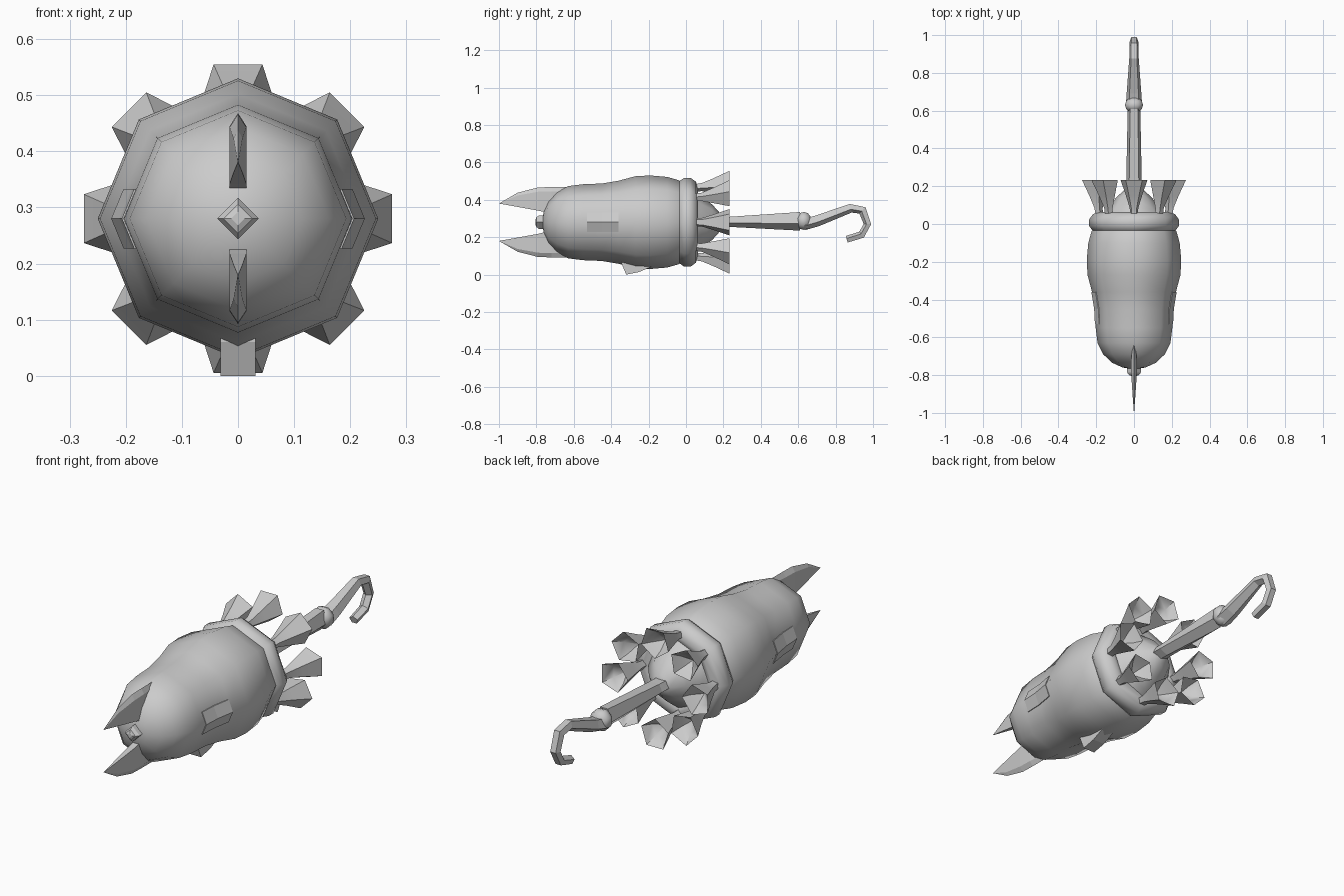
import bpy, bmesh, math
from mathutils import Vector, Matrix

if "Cube" in bpy.data.objects:
    bpy.data.objects.remove(bpy.data.objects["Cube"])

CZ = 0.28  # height of the long axis
grey = bpy.data.materials.new("grey metal")
grey.diffuse_color = (0.6, 0.6, 0.6, 1)
grey.use_nodes = True
grey.node_tree.nodes["Principled BSDF"].inputs["Base Color"].default_value = grey.diffuse_color


def loft(name, rings, smooth=None, closed=False):
    """Skin a list of equal-length rings; cap both ends unless closed."""
    bm = bmesh.new()
    rows = [[bm.verts.new(p) for p in ring] for ring in rings]
    n = len(rows[0])
    pairs = list(zip(rows, rows[1:])) + ([(rows[-1], rows[0])] if closed else [])
    for a, b in pairs:
        for i in range(n):
            j = (i + 1) % n
            bm.faces.new((a[i], a[j], b[j], b[i]))
    if not closed:
        bm.faces.new(rows[0][::-1])
        bm.faces.new(rows[-1])
    bmesh.ops.remove_doubles(bm, verts=bm.verts, dist=1e-5)
    bmesh.ops.recalc_face_normals(bm, faces=bm.faces)
    me = bpy.data.meshes.new(name)
    bm.to_mesh(me)
    bm.free()
    me.materials.append(grey)
    ob = bpy.data.objects.new(name, me)
    bpy.context.collection.objects.link(ob)
    if smooth:
        bpy.ops.object.select_all(action='DESELECT')
        ob.select_set(True)
        bpy.context.view_layer.objects.active = ob
        bpy.ops.object.shade_smooth_by_angle(angle=math.radians(smooth))
    return ob


def ring(y, r, sides=8, z=CZ, start=90):
    """Regular polygon facing along y."""
    return [Vector((r * math.cos(a), y, z + r * math.sin(a))) for a in
            (math.radians(start) + 2 * math.pi * k / sides for k in range(sides))]


def tube(name, path, sides=5, smooth=None):
    """Tube in the yz plane; each path entry is (y, z, half_width, half_height)."""
    pts = [Vector((0, p[0], p[1])) for p in path]
    rings = []
    for i, (y, z, w, h) in enumerate(path):
        t = (pts[min(i + 1, len(pts) - 1)] - pts[max(i - 1, 0)]).normalized()
        up = Vector((1, 0, 0)).cross(t)
        rings.append([pts[i] + Vector((w * math.sin(a), 0, 0)) + up * h * -math.cos(a)
                      for a in (2 * math.pi * k / sides for k in range(sides))])
    return loft(name, rings, smooth)


# Eight-sided barrel body with a rounded nose and a domed tail
body = [(-.77, 0), (-.76, .06), (-.735, .115), (-.69, .163), (-.63, .193), (-.55, .203),
        (-.45, .207), (-.36, .222), (-.27, .246), (-.19, .25), (-.1, .242), (-.04, .225),
        (.03, .175), (.08, .14), (.14, .095), (.185, .045), (.2, 0)]
loft("body", [ring(y, r) for y, r in body], smooth=60)

# Rounded collar around the tail
collar = [(.007 + .057 * math.cos(a), .183 + .057 * math.sin(a))
          for a in (2 * math.pi * k / 10 for k in range(10))]
loft("collar", [ring(y, r) for y, r in collar], smooth=50, closed=True)

# Eight flared nozzles, five-sided and hollow, leaning outwards
nozzle = [(.05, .022, .186), (.085, .024, .19), (.15, .045, .2), (.232, .074, .215),
          (.19, .045, .207), (.15, .001, .2)]
for k in range(8):
    turn = Matrix.Translation((0, 0, CZ)) @ Matrix.Rotation(k * math.pi / 4, 4, 'Y')
    rings = [[turn @ p for p in ring(y, r, 5, off, -90)] for y, r, off in nozzle]
    loft("nozzle_%d" % (k + 1), rings, smooth=50)

# Tail arm, joint, and the hook at its end
tube("tail_arm", [(.1, .283, .045, .026), (.235, .285, .043, .03), (.61, .29, .035, .055)])
joint = [(.63 + .042 * math.cos(a), .052 * math.sin(a))
         for a in (math.pi * k / 6 for k in range(7))]
loft("tail_joint", [ring(y, r, 8, .287, 22.5) for y, r in joint], smooth=50)
tube("tail_hook", [(.63, .27, .045, .033), (.7, .29, .04, .033), (.88, .357, .026, .026),
                   (.945, .345, .025, .026), (.972, .27, .024, .022),
                   (.94, .212, .024, .022), (.86, .187, .022, .02)])

# Two blade fins at the nose, mirrored about the long axis
# section: y, ridge, shoulder, lower edge (heights above the axis), half width
fin = [(-1, .1, .1, .1, 0.0005), (-.9, .158, .143, .082, .008),
       (-.79, .186, .163, .062, .015), (-.72, .188, .165, .045, .015),
       (-.64, .188, .165, .035, .008)]
for name, s in (("upper_fin", 1), ("lower_fin", -1)):
    loft(name, [[Vector((x, y, CZ + s * h)) for x, h in
                 ((0, rg), (w, sh), (w, lo), (-w, lo), (-w, sh))]
                for y, rg, sh, lo, w in fin])

# Diamond-shaped nose stud
loft("nose_stud", [ring(y, r, 4) for y, r in
                   ((-.805, .012), (-.8, .026), (-.785, .037), (-.74, .037))])

# Wedge-shaped foot under the belly
foot = [(-.345, .06), (-.32, 0), (-.25, .014), (-.18, .045), (-.18, .1), (-.345, .1)]
loft("belly_foot", [[Vector((x, y, z)) for y, z in foot] for x in (-.031, .031)])

# Shallow plates on the left and right flanks
for name, s in (("left_flank_plate", -1), ("right_flank_plate", 1)):
    loft(name, [[Vector((s * x, y, CZ + z)) for x, z in
                 ((r + .004, 0), (r - .018, .053), (r - .03, .053),
                  (r - .03, -.053), (r - .018, -.053))]
                for y, r in ((-.53, .203), (-.45, .207), (-.36, .222))])
